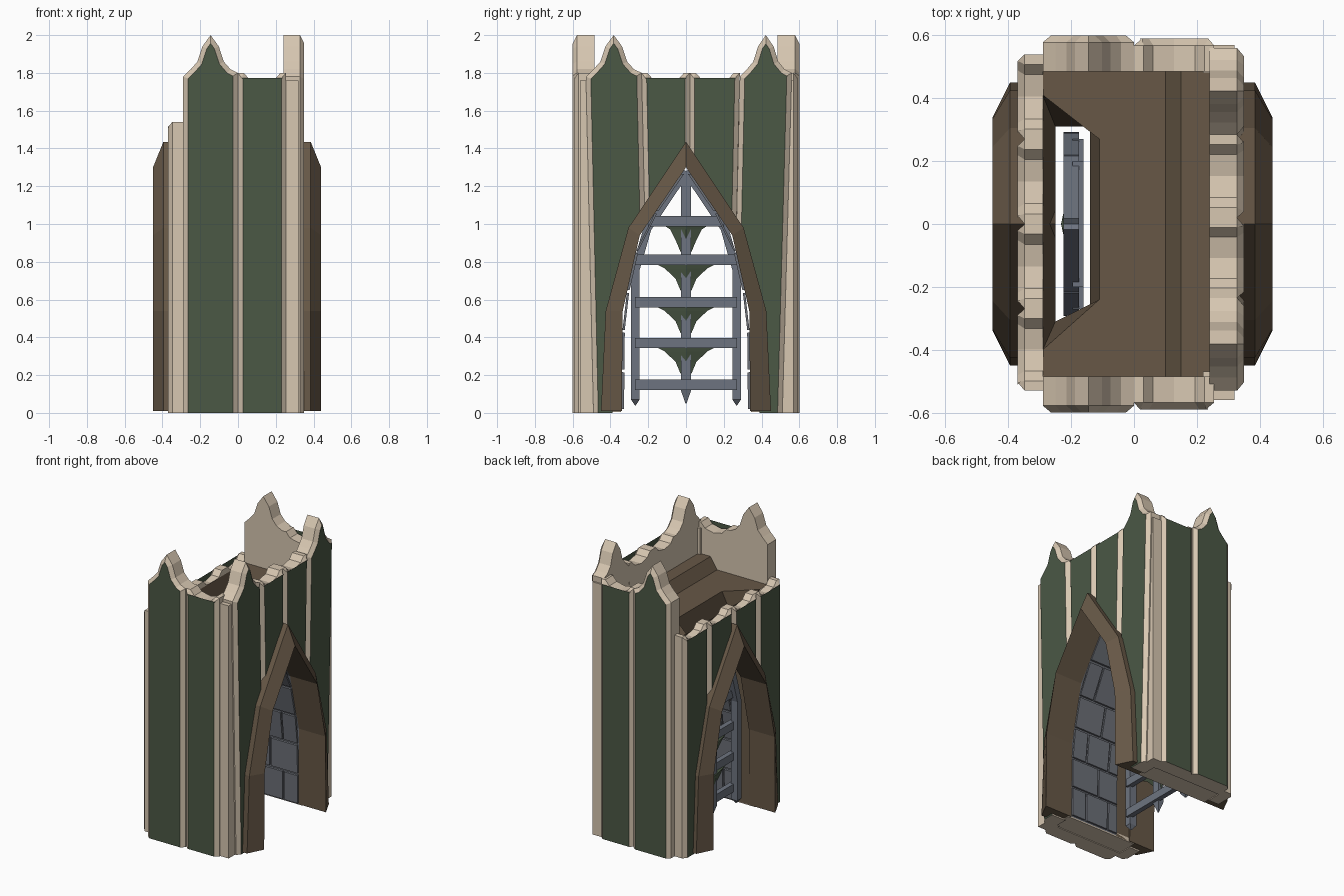
import bpy, bmesh, math
from mathutils import Vector

if "Cube" in bpy.data.objects:
    bpy.data.objects.remove(bpy.data.objects["Cube"])


def material(name, rgb):
    m = bpy.data.materials.new(name)
    m.diffuse_color = (*rgb, 1)
    m.use_nodes = True
    m.node_tree.nodes["Principled BSDF"].inputs["Base Color"].default_value = m.diffuse_color
    return m


CREAM = material("cream_stone", (0.68, 0.57, 0.44))
GREEN = material("green_panel", (0.07, 0.098, 0.06))
BROWN = material("brown_wood", (0.135, 0.097, 0.062))
IRON = material("iron_grey", (0.155, 0.175, 0.215))
BRICK = material("brick_grey", (0.15, 0.16, 0.185))


def finish(bm, name, mats, recalc=True):
    if recalc:
        bmesh.ops.recalc_face_normals(bm, faces=bm.faces)
    me = bpy.data.meshes.new(name)
    bm.to_mesh(me)
    bm.free()
    for m in mats:
        me.materials.append(m)
    ob = bpy.data.objects.new(name, me)
    bpy.context.collection.objects.link(ob)
    return ob


def loft(bm, loops, closed_loop=False, closed_rows=False, caps=False):
    rows = [[bm.verts.new(p) for p in lp] for lp in loops]
    n, m = len(rows[0]), len(rows)
    for i in range(m if closed_rows else m - 1):
        a, b = rows[i], rows[(i + 1) % m]
        for j in range(n if closed_loop else n - 1):
            k = (j + 1) % n
            bm.faces.new((a[j], a[k], b[k], b[j]))
    if caps and closed_loop:
        bm.faces.new(rows[0])
        bm.faces.new(rows[-1])
    elif caps:
        bm.faces.new([r[0] for r in rows])
        bm.faces.new([r[-1] for r in rows])
    return rows


# Pointed arch outlines (y, z), mirrored about the centre
def arch(half):
    return [(-y, z) for y, z in half] + [(y, z) for y, z in reversed(half[:-1])]


INNER = arch([(0.34, 0.01), (0.335, 0.54), (0.245, 0.94), (0, 1.3)])
OUTER = arch([(0.45, 0.01), (0.425, 0.54), (0.305, 0.98), (0, 1.435)])
MIDDLE = arch([(0.39, -0.1), (0.38, 0.54), (0.275, 0.96), (0, 1.365)])

# Crenellated tops as (fraction along bay, height above shoulder)
PEAK = [(0, -0.02), (0.14, 0.02), (0.26, 0.06), (0.35, 0.14), (0.5, 0.2),
        (0.65, 0.14), (0.74, 0.06), (0.86, 0.02), (1, 0)]
DIP = [(0, 0), (0.12, 0), (0.24, -0.035), (0.5, -0.05), (0.76, -0.035), (0.88, 0), (1, 0)]

bm = bmesh.new()
loft(bm, [[(x, y, z) for y, z in MIDDLE] for x in (-0.6, 0.6)], True, False, False)
for x in (-0.6, 0.6):
    bm.faces.new([v for v in bm.verts if abs(v.co.x - x) < 1e-4])
cutter = finish(bm, "arch_cutter", [])
cutter.hide_render = True


def bay(name, place, u0, u1, n0, n1, top, shoulder, cut=False, foot=(0, 0)):
    """Stone bay with chamfered rim and green face; foot shifts the base corners."""
    pts = [(u0 + (u1 - u0) * f, shoulder + h) for f, h in top]
    pts += [(u1 + foot[1], 0.0), (u0 + foot[0], 0.0)]
    cham = 0.022
    bm = bmesh.new()
    back = [bm.verts.new(place(u, n0, z)) for u, z in pts]
    front = [bm.verts.new(place(u, n1 - cham, z)) for u, z in pts]
    bm.faces.new(back)
    face = bm.faces.new(front)
    for i in range(len(pts)):
        j = (i + 1) % len(pts)
        bm.faces.new((back[i], back[j], front[j], front[i]))
    bmesh.ops.recalc_face_normals(bm, faces=bm.faces)
    bmesh.ops.inset_individual(bm, faces=[face], thickness=0.026, depth=cham, use_even_offset=True)
    face.material_index = 1
    for v in face.verts:
        if v.co.z < 0.2:
            v.co.z = 0.0
    ob = finish(bm, name, [CREAM, GREEN])
    if cut:
        mod = ob.modifiers.new("arch_opening", 'BOOLEAN')
        mod.operation, mod.object, mod.solver = 'DIFFERENCE', cutter, 'EXACT'
        dg = bpy.context.evaluated_depsgraph_get()
        me = bpy.data.meshes.new_from_object(ob.evaluated_get(dg))
        ob.modifiers.clear()
        ob.data = me


# Front and back walls
for side, s in (("front", -1), ("back", 1)):
    put = lambda u, n, z, s=s: Vector((u, s * n, z))
    bay(side + "_peak_bay", put, -0.29, 0.0, 0.485, 0.6, PEAK, 1.8)
    bay(side + "_dip_bay", put, 0.0, 0.255, 0.485, 0.59, DIP, 1.8)

# Tall right wall and lower left wall, both cut by the arch
right = lambda u, n, z: Vector((n, u, z))
left = lambda u, n, z: Vector((-n, u, z))
for i, (a, b, top, ft) in enumerate(((-0.53, -0.235, PEAK, (0.04, 0.04)), (-0.235, 0.02, DIP, (0.04, 0)),
                                     (0.02, 0.285, DIP, (0, -0.04)), (0.285, 0.56, PEAK, (-0.04, -0.05)))):
    bay("right_bay_%d" % i, right, a, b, 0.24, 0.35, top, 1.8, True, ft)
edges = (-0.53, -0.27, 0.0, 0.27, 0.54)
for i in range(4):
    bay("left_bay_%d" % i, left, edges[i], edges[i + 1], 0.29, 0.37, DIP, 1.54, True)
bpy.data.objects.remove(cutter)

# Corner posts closing the right side
for y in (-0.515, 0.525):
    bm = bmesh.new()
    bmesh.ops.create_cube(bm, size=1)
    for v in bm.verts:
        v.co = (0.27 + v.co.x * 0.1, y + v.co.y * 0.09, 0.88 + v.co.z * 1.76)
    finish(bm, "corner_post", [CREAM])

# Brown arch frames with sloped faces and deep reveals
for side, s, sh in (("right", 1, 0), ("left", -1, 0.01)):
    bm = bmesh.new()
    rows = [(OUTER, 0.30), (OUTER, 0.385 + sh), (INNER, 0.44 + sh), (INNER, 0.23 + 2 * sh), (MIDDLE, 0.25)]
    loft(bm, [[(s * x, y, max(z, 0.01)) for y, z in lp] for lp, x in rows], closed_rows=True, caps=True)
    finish(bm, side + "_arch_frame", [BROWN])

# Brick vault: shell plus raised bricks in running bond
bm = bmesh.new()
X0, X1 = -0.14, 0.235
loft(bm, [[(x, y, z) for y, z in INNER] for x in (X0, X1)])
finish(bm, "vault_shell", [BRICK])


def arch_y(z):
    half = INNER[:4]
    for (ya, za), (yb, zb) in zip(half, half[1:]):
        if z <= zb:
            return -(ya + (yb - ya) * (z - za) / (zb - za))
    return 0.0


bm = bmesh.new()
courses = 6
for s in (-1, 1):
    for c in range(courses):
        z0, z1 = 0.02 + c * 0.21, 0.02 + (c + 1) * 0.21 - 0.014
        cuts = [X0, 0.02, X1] if c % 2 else [X0, -0.06, 0.12, X1]
        for a, b in zip(cuts, cuts[1:]):
            sec = [(arch_y(z0), z0), (arch_y(z1), z1),
                   (max(arch_y(z1) - 0.012, 0.002), z1 - 0.002), (arch_y(z0) - 0.012, z0)]
            loft(bm, [[(x, s * y, z) for y, z in sec] for x in (a + 0.006, b - 0.006)], True, False, True)
finish(bm, "vault_bricks", [BRICK])

# Roof floor with raised walkway and a notch over the gate slot
bm = bmesh.new()
F, W = 1.5, 1.58
rim = [(-0.29, 0.41), (-0.11, 0.27), (-0.11, -0.24), (-0.29, -0.4)]
bm.faces.new([bm.verts.new((x, y, F)) for x, y in [(-0.29, -0.5), (0.1, -0.5), (0.1, 0.5), (-0.29, 0.5)] + rim])
loft(bm, [[(x, y, z) for x, z in ((0.1, F), (0.15, W), (0.27, W))] for y in (-0.5, 0.5)])
for f in bm.faces:
    f.normal_update()
    if f.normal.z < 0:
        f.normal_flip()
finish(bm, "roof_floor", [BROWN], False)

# Funnel and walls of the gate slot
bm = bmesh.new()
low = [(-0.25, 0.31), (-0.14, 0.31), (-0.14, -0.31), (-0.25, -0.31)]
loft(bm, [[(x, y, F) for x, y in rim], [(x, y, 1.3) for x, y in low]], True)
for s in (-1, 1):
    loft(bm, [[(x, s * y, z) for y, z in ((0.31, 1.3), (0.345, 0.9), (0.345, 0.01))] for x in (-0.25, -0.14)])
outline = arch([(0.345, 0.01), (0.345, 0.54), (0.335, 1.3), (0, 1.31)])
for x in (-0.25, -0.14):
    loft(bm, [[(x, y, z) for y, z in lp] for lp in (INNER, outline)])
finish(bm, "gate_slot", [BROWN])

# Stone footings under the side walls
for s in (-1, 1):
    bm = bmesh.new()
    bmesh.ops.create_cube(bm, size=1)
    for v in bm.verts:
        v.co = (-0.02 + v.co.x * 0.54, s * 0.42 + v.co.y * 0.15, 0.02 + v.co.z * 0.03)
    finish(bm, "footing", [CREAM])


# Portcullis
def beam(bm, p, q, w, d, x=-0.2, tip=0.0):
    """Bar in the gate plane from p to q (y, z), with an optional pointed end at q."""
    p, q = Vector(p), Vector(q)
    t = (q - p).normalized()
    n = Vector((-t.y, t.x)) * w / 2
    ring = lambda c, k: [(x + e * d / 2 * k, *(c + n * g * k)) for e, g in ((-1, -1), (1, -1), (1, 1), (-1, 1))]
    rings = [ring(p, 1), ring(q, 1)]
    if tip:
        rings.append(ring(q + t * tip, 0.1))
    loft(bm, rings, True, False, True)


bm = bmesh.new()
for s in (-1, 1):
    beam(bm, (s * 0.268, 0.76), (s * 0.268, 0.07), 0.045, 0.05, tip=0.03)
    beam(bm, (s * 0.272, 0.74), (s * 0.2, 0.99), 0.042, 0.05)
    beam(bm, (s * 0.205, 0.975), (0, 1.28), 0.042, 0.05)
beam(bm, (0, 1.26), (0, 0.12), 0.055, 0.04, tip=0.07)
finish(bm, "gate_frame", [IRON])

BARS = (0.15, 0.37, 0.585, 0.81, 1.015)
bm = bmesh.new()
for z in BARS:
    r = min(0.27, 0.2 + (1.015 - z))
    beam(bm, (-r, z), (r, z), 0.055, 0.035, x=-0.178)
finish(bm, "gate_bars", [IRON])

# Green pointed drops hanging beneath the upper bars
bm = bmesh.new()
for z, w in zip(BARS[1:], (0.15, 0.15, 0.15, 0.11)):
    rows = [(w, 0.026), (w * 0.75, 0.045), (0.055, 0.1), (0.03, 0.16), (0.003, 0.19)]
    loft(bm, [[(-0.2 + e * min(h * 0.35, 0.032), g * h, z - dz)
               for e, g in ((-1, 0), (0, -1), (1, 0), (0, 1))] for h, dz in rows], True, False, True)
finish(bm, "gate_drops", [GREEN])
